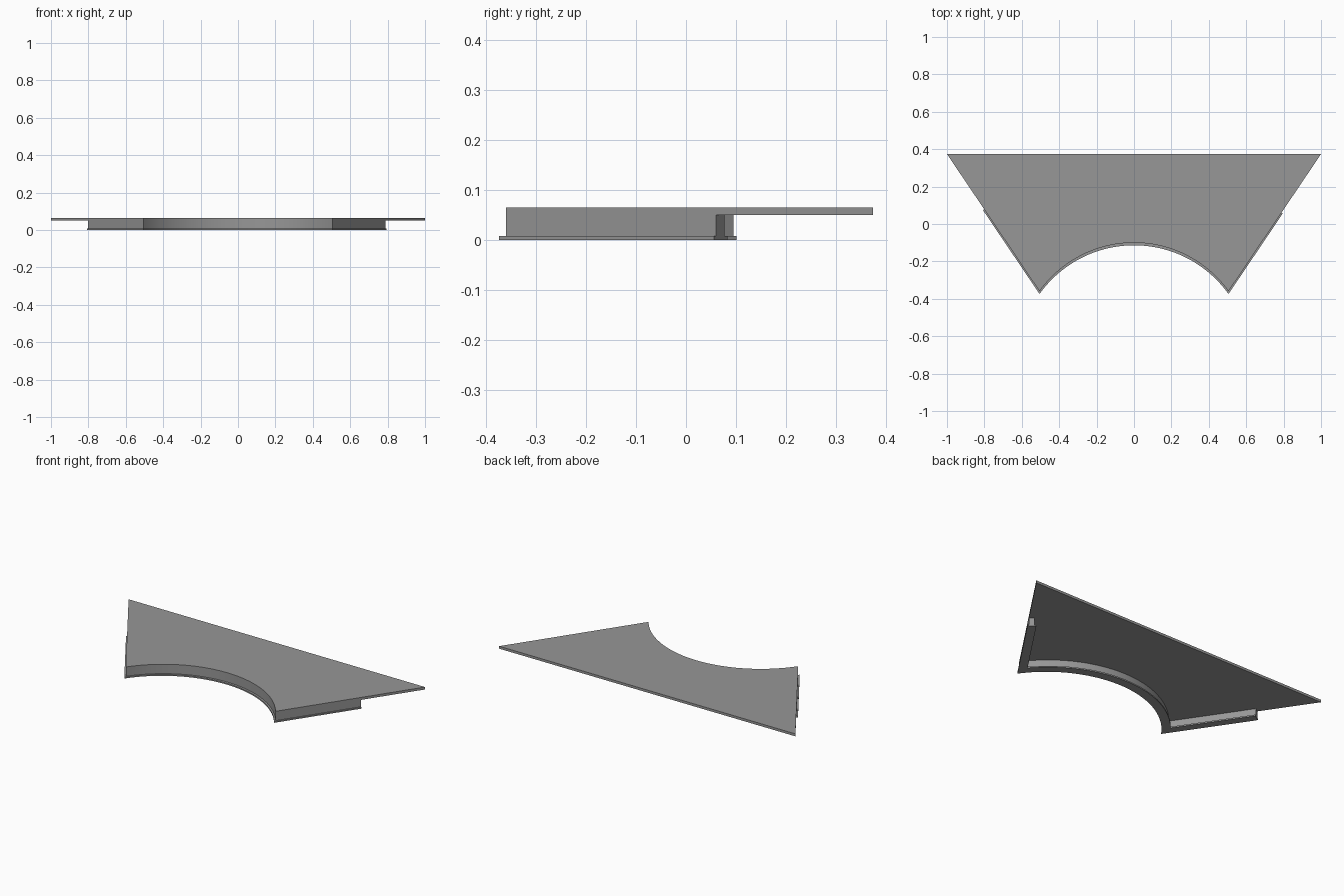
import bpy, bmesh, math
from mathutils import Vector

if "Cube" in bpy.data.objects:
    bpy.data.objects.remove(bpy.data.objects["Cube"])

# Plan outline: straight slanted sides and a circular bite in the front edge
BACK = Vector((1.0, 0.374))
TIP = Vector((0.505, -0.36))
ARC_TOP = -0.1
RISE = ARC_TOP - TIP.y
R = (TIP.x ** 2 + RISE ** 2) / (2 * RISE)
CENTRE = Vector((0, ARC_TOP - R))
U = (BACK - TIP).normalized()      # along the right side
N = Vector((-U.y, U.x))            # inward normal of the right side
SEGS = 48
RIGHT_LEN, LEFT_LEN = 0.507, 0.529

GREY = bpy.data.materials.new("dark_grey")
GREY.diffuse_color = (0.31, 0.31, 0.31, 1)
GREY.use_nodes = True
GREY.node_tree.nodes["Principled BSDF"].inputs["Base Color"].default_value = GREY.diffuse_color


def outline(d, right_len, left_len):
    """Right side end -> tip -> arc -> tip -> left side end, inset by d."""
    # an outward lip keeps the arc radius and moves the arc forward
    centre = CENTRE + Vector((0, d / 0.57)) if d < 0 else CENTRE
    radius = R + max(d, 0)
    p = TIP + N * d
    q = p - centre
    b = q.dot(U)
    disc = math.sqrt(b * b - q.length_squared + radius ** 2)
    s = min((-b + disc, -b - disc), key=abs)
    tip = q + U * s
    a = math.atan2(tip.x, tip.y)
    pts = [p + U * right_len]
    for i in range(SEGS + 1):
        t = a - 2 * a * i / SEGS
        pts.append(centre + Vector((math.sin(t), math.cos(t))) * radius)
    end = p + U * left_len
    pts.append(Vector((-end.x, end.y)))
    return pts


def finish(name, bm):
    bmesh.ops.recalc_face_normals(bm, faces=bm.faces)
    mesh = bpy.data.meshes.new(name)
    bm.to_mesh(mesh)
    bm.free()
    mesh.materials.append(GREY)
    ob = bpy.data.objects.new(name, mesh)
    bpy.context.collection.objects.link(ob)
    bpy.ops.object.select_all(action='DESELECT')
    ob.select_set(True)
    bpy.context.view_layer.objects.active = ob
    bpy.ops.object.shade_smooth_by_angle(angle=math.radians(30))


def strip(name, d_out, d_in, z0, z1):
    """Band of rectangular section following the sides and the arc."""
    bm = bmesh.new()
    outer = outline(d_out, RIGHT_LEN, LEFT_LEN)
    inner = outline(d_in, RIGHT_LEN, LEFT_LEN)
    rings = [[bm.verts.new((p.x, p.y, z)) for p, z in
              ((o, z0), (o, z1), (i, z1), (i, z0))]
             for o, i in zip(outer, inner)]
    for r, s in zip(rings, rings[1:]):
        for k in range(4):
            j = (k + 1) % 4
            bm.faces.new((r[k], r[j], s[j], s[k]))
    bm.faces.new(rings[0])
    bm.faces.new(rings[-1])
    finish(name, bm)


# Top plate
bm = bmesh.new()
side = (BACK - TIP).length
face = bm.faces.new([bm.verts.new((p.x, p.y, 0.05)) for p in outline(0, side, side)])
ext = bmesh.ops.extrude_face_region(bm, geom=[face], use_keep_orig=True)
bmesh.ops.translate(bm, vec=(0, 0, 0.015),
                    verts=[v for v in ext['geom'] if isinstance(v, bmesh.types.BMVert)])
finish("top_plate", bm)

# Skirt wall under the plate edge, and the thin foot flange below it
strip("skirt_wall", 0.0, 0.03, 0.008, 0.05)
strip("foot_flange", -0.008, 0.04, 0.0, 0.008)
